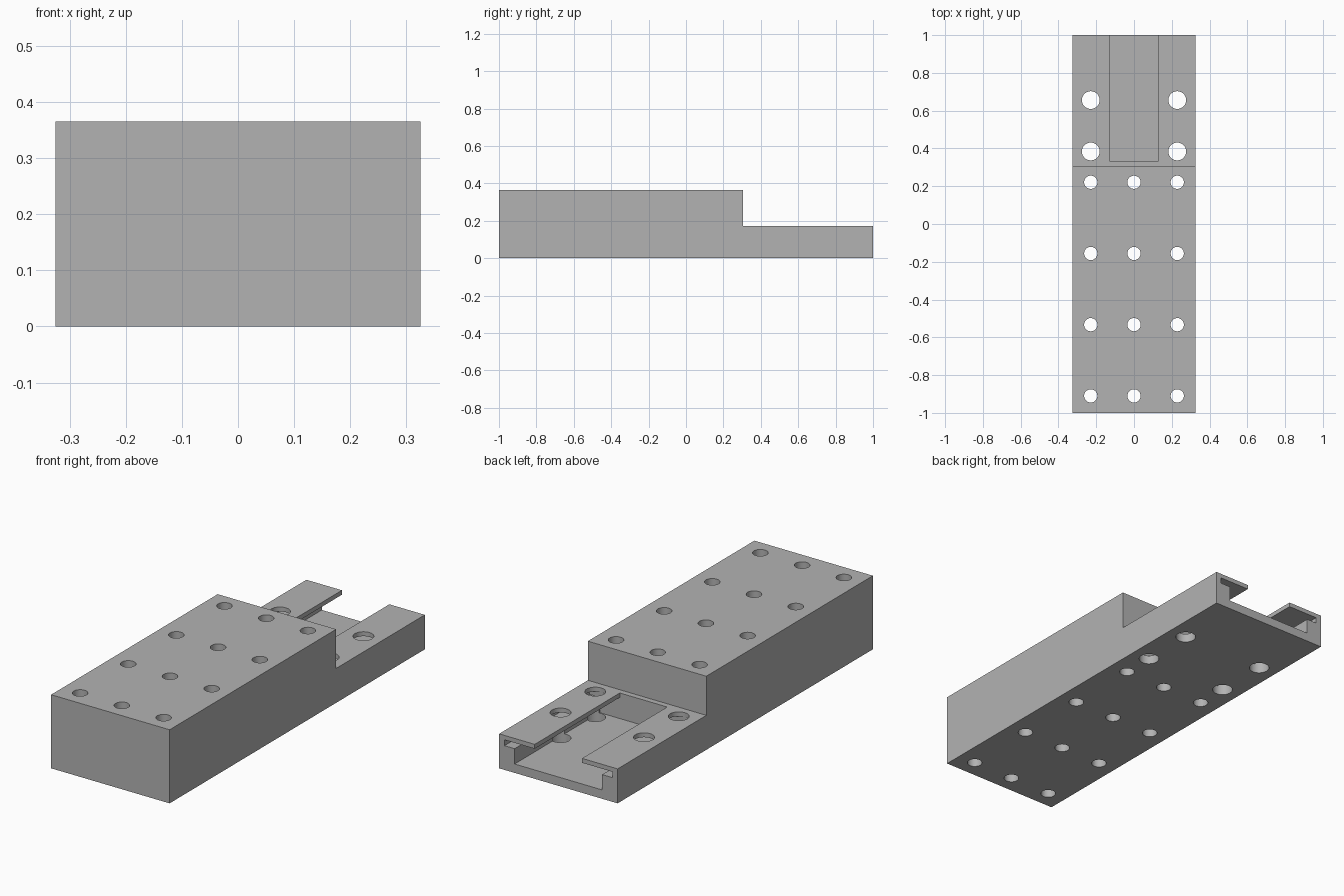
import bpy, bmesh
from mathutils import Vector

cube = bpy.data.objects.get("Cube")
if cube:
    bpy.data.objects.remove(cube, do_unlink=True)

HALF_W, TOP, DECK = 0.325, 0.365, 0.171
STEP_Y, SLOT_Y = 0.305, 0.333

grey = bpy.data.materials.new("plain_grey")
grey.use_nodes = True
grey.diffuse_color = (0.45, 0.45, 0.45, 1)
grey.node_tree.nodes["Principled BSDF"].inputs["Base Color"].default_value = grey.diffuse_color


def add_object(name, bm):
    bmesh.ops.recalc_face_normals(bm, faces=bm.faces)
    mesh = bpy.data.meshes.new(name)
    bm.to_mesh(mesh)
    bm.free()
    mesh.materials.append(grey)
    obj = bpy.data.objects.new(name, mesh)
    bpy.context.collection.objects.link(obj)
    return obj


def prism(name, points, sweep):
    """Sweep a closed outline of 3D points along a vector."""
    bm = bmesh.new()
    face = bm.faces.new([bm.verts.new(p) for p in points])
    result = bmesh.ops.extrude_face_region(bm, geom=[face], use_keep_orig=True)
    verts = [v for v in result["geom"] if isinstance(v, bmesh.types.BMVert)]
    bmesh.ops.translate(bm, verts=verts, vec=Vector(sweep))
    return add_object(name, bm)


def hole_cutters(name, radius, xs, ys):
    """A grid of upright drills."""
    bm = bmesh.new()
    for x in xs:
        for y in ys:
            drill = bmesh.ops.create_cone(bm, cap_ends=True, segments=48,
                                          radius1=radius, radius2=radius, depth=1)
            bmesh.ops.translate(bm, verts=drill["verts"], vec=(x, y, 0.2))
    return add_object(name, bm)


# Stepped block: side outline swept across the width
side = [(-1, 0), (1, 0), (1, DECK), (STEP_Y, DECK), (STEP_Y, TOP), (-1, TOP)]
block = prism("stepped_block", [(-HALF_W, y, z) for y, z in side], (2 * HALF_W, 0, 0))

# Open-ended slot: floor channel, side grooves and narrow mouth under the lips
half = [(0.24, 0.044), (0.24, 0.12), (0.296, 0.12), (0.296, 0.149),
        (0.13, 0.149), (0.13, 0.3)]
outline = half + [(-x, z) for x, z in reversed(half)]
slot = prism("slot_cutter", [(x, SLOT_Y, z) for x, z in outline], (0, 1, 0))

# Through holes: small grid in the block, larger ones in the deck
small = hole_cutters("small_hole_cutter", 0.035, (-0.229, 0, 0.229),
                     (-0.91, -0.533, -0.156, 0.221))
large = hole_cutters("large_hole_cutter", 0.047, (-0.229, 0.229), (0.384, 0.656))

# Cut the openings, then discard the cutters
bpy.context.view_layer.objects.active = block
for cutter in (slot, small, large):
    cutter.hide_render = True
    mod = block.modifiers.new("cut", 'BOOLEAN')
    mod.operation = 'DIFFERENCE'
    mod.solver = 'EXACT'
    mod.object = cutter
    bpy.ops.object.modifier_apply(modifier=mod.name)
    bpy.data.objects.remove(cutter, do_unlink=True)

bpy.ops.object.select_all(action='DESELECT')
block.select_set(True)
bpy.ops.object.shade_smooth_by_angle()
